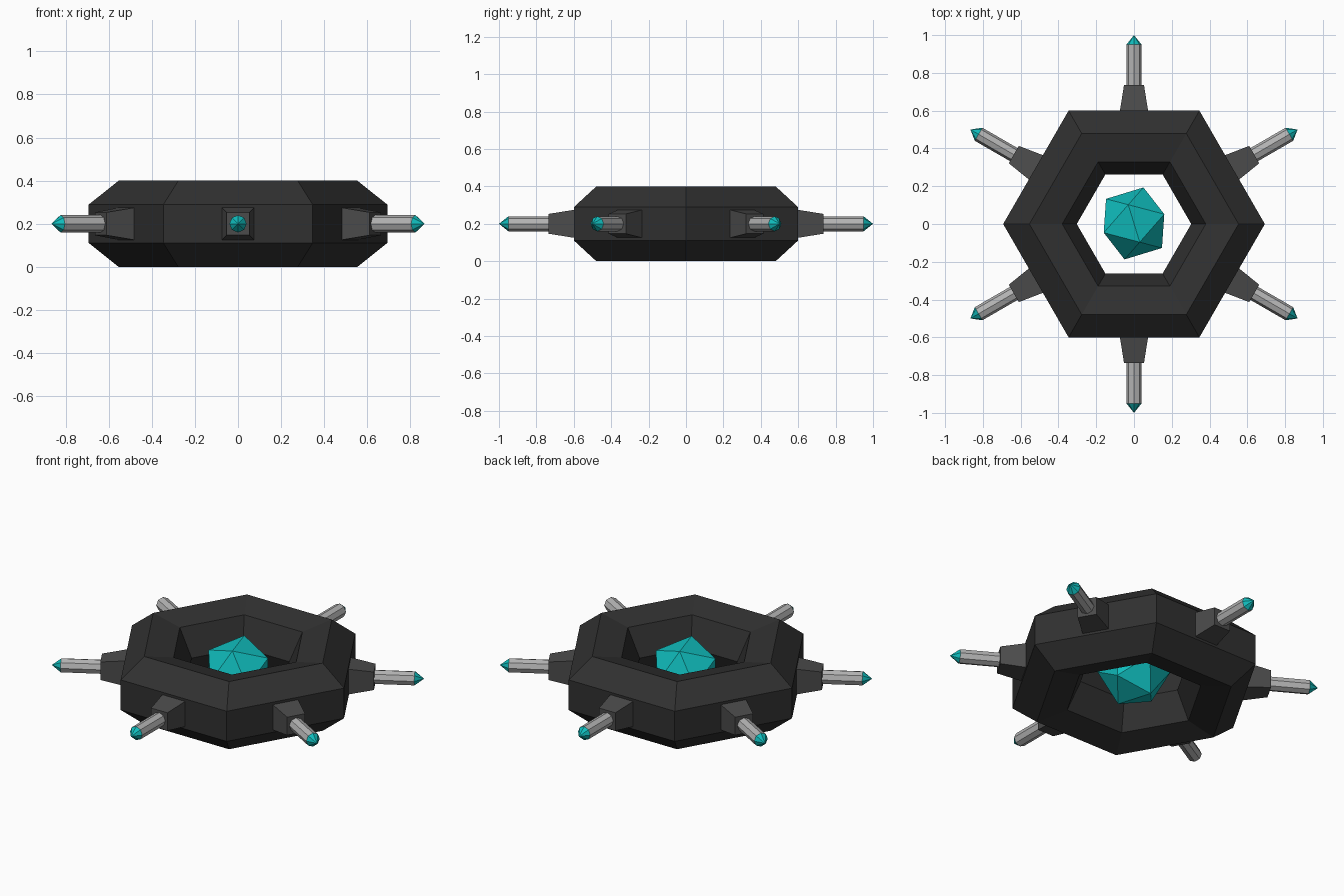
import bpy, bmesh, math
from mathutils import Matrix, Vector

if "Cube" in bpy.data.objects:
    bpy.data.objects.remove(bpy.data.objects["Cube"])

MID = 0.2  # height of the ring's centre plane


def material(name, rgb):
    m = bpy.data.materials.new(name)
    m.diffuse_color = (*rgb, 1)
    m.use_nodes = True
    m.node_tree.nodes["Principled BSDF"].inputs["Base Color"].default_value = m.diffuse_color
    return m


DARK = material("dark_metal", (0.03, 0.03, 0.03))
SOCKET = material("socket_metal", (0.07, 0.07, 0.07))
STEEL = material("steel", (0.45, 0.45, 0.45))
TEAL = material("teal", (0.005, 0.5, 0.5))


def finish(bm, name, mat, matrix=Matrix()):
    bmesh.ops.transform(bm, matrix=matrix, verts=bm.verts)
    bmesh.ops.recalc_face_normals(bm, faces=bm.faces)
    me = bpy.data.meshes.new(name)
    bm.to_mesh(me)
    bm.free()
    me.materials.append(mat)
    ob = bpy.data.objects.new(name, me)
    bpy.context.collection.objects.link(ob)


def radial_cone(name, mat, angle, start, end, r1, r2, sides, twist=0.0):
    """Frustum pointing outward from the centre between two radii."""
    bm = bmesh.new()
    bmesh.ops.create_cone(bm, cap_ends=True, segments=sides, radius1=r1,
                          radius2=r2, depth=end - start)
    bmesh.ops.remove_doubles(bm, verts=bm.verts, dist=1e-5)
    finish(bm, name, mat,
           Matrix.Translation((0, 0, MID)) @ Matrix.Rotation(angle, 4, 'Z')
           @ Matrix.Translation(((start + end) / 2, 0, 0))
           @ Matrix.Rotation(math.pi / 2, 4, 'Y') @ Matrix.Rotation(twist, 4, 'Z'))


# Hexagonal ring with a seven-sided section, flat side outward
MAJOR, MINOR, R, r = 6, 7, 0.508, 0.205
bm = bmesh.new()
loops = []
for i in range(MAJOR):
    a = math.tau * i / MAJOR
    loop = []
    for j in range(MINOR):
        b = math.tau * (j + 0.5) / MINOR
        d = R + r * math.cos(b)
        loop.append(bm.verts.new((d * math.cos(a), d * math.sin(a), r * math.sin(b))))
    loops.append(loop)
for i in range(MAJOR):
    p, q = loops[i], loops[(i + 1) % MAJOR]
    for j in range(MINOR):
        k = (j + 1) % MINOR
        bm.faces.new((p[j], q[j], q[k], p[k]))
finish(bm, "hexagonal_ring", DARK, Matrix.Translation((0, 0, MID)))

# Floating icosahedron core, seen edge-on from above
phi = (1 + math.sqrt(5)) / 2
bm = bmesh.new()
for s in (-1, 1):
    for t in (-phi, phi):
        for co in ((t, 0, s), (s, t, 0), (0, s, t)):
            bm.verts.new(Vector(co).normalized() * 0.197)
bmesh.ops.convex_hull(bm, input=bm.verts)
finish(bm, "crystal_core", TEAL,
       Matrix.Translation((0, 0.003, MID)) @ Matrix.Rotation(math.radians(17), 4, 'Z'))

# Six spokes: square socket, rod and pointed tip
for i in range(6):
    ang = math.radians(30 + 60 * i)
    radial_cone(f"spoke_socket_{i}", SOCKET, ang, 0.59, 0.735,
                0.076 * math.sqrt(2), 0.053 * math.sqrt(2), 4, math.pi / 4)
    radial_cone(f"spoke_rod_{i}", STEEL, ang, 0.70, 0.95, 0.04, 0.04, 8)
    radial_cone(f"spoke_tip_{i}", TEAL, ang, 0.95, 1.0, 0.04, 0.0, 8)
